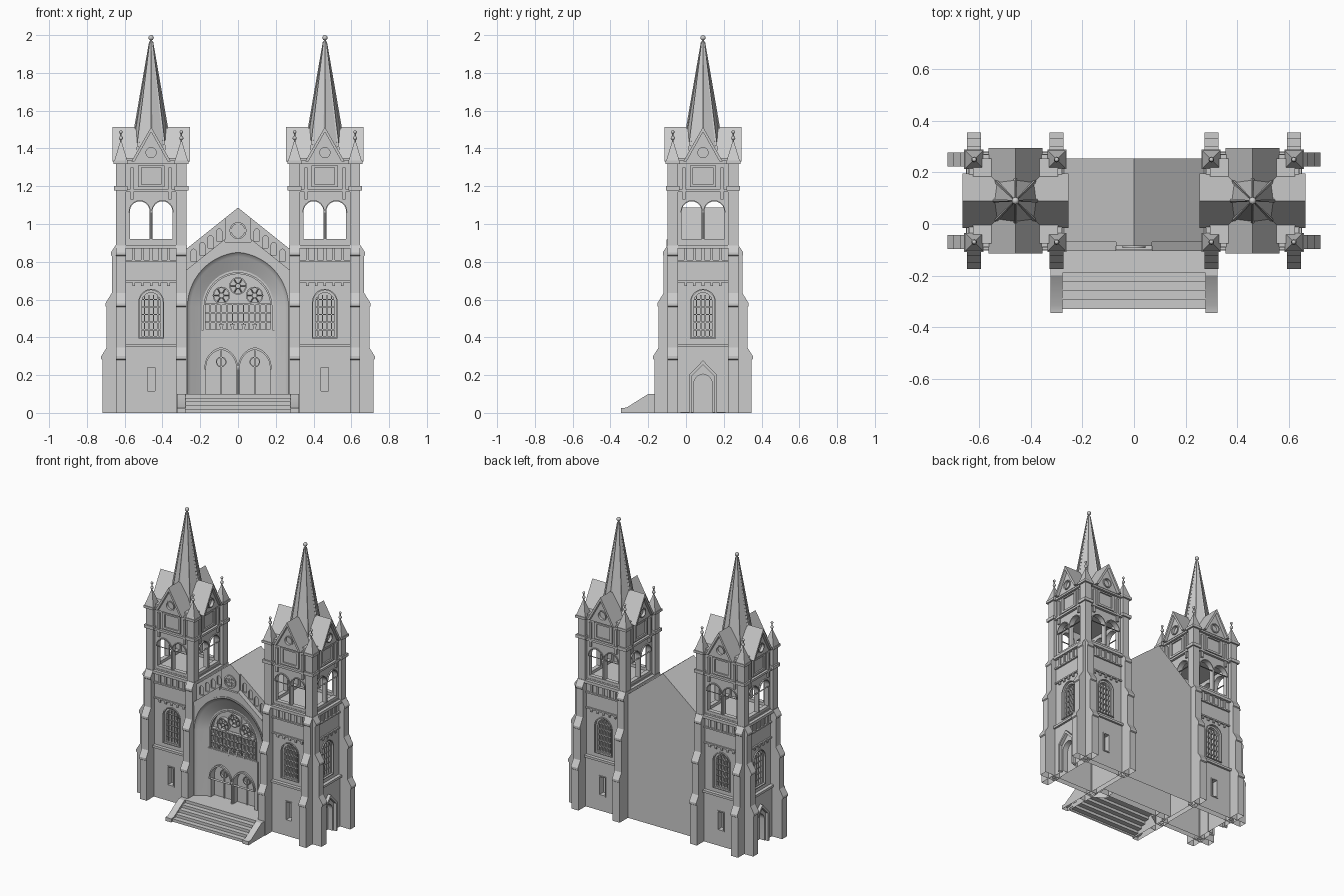
import bpy, bmesh, math
from mathutils import Matrix, Vector

if "Cube" in bpy.data.objects:
    bpy.data.objects.remove(bpy.data.objects["Cube"])

stone = bpy.data.materials.new("grey stone")
stone.diffuse_color = (0.6, 0.6, 0.6, 1)
stone.use_nodes = True
stone.node_tree.nodes["Principled BSDF"].inputs["Base Color"].default_value = stone.diffuse_color
TX, TY = 0.46, 0.09  # tower centre


def to_mesh(bm):
    bmesh.ops.remove_doubles(bm, verts=bm.verts[:], dist=1e-5)
    bmesh.ops.recalc_face_normals(bm, faces=bm.faces[:])
    me = bpy.data.meshes.new("piece")
    bm.to_mesh(me)
    bm.free()
    return me


def slab(outer, y0, y1, holes=()):
    """Outline in x,z with holes, filled and extruded from y0 to y1."""
    cu = bpy.data.curves.new("outline", 'CURVE')
    cu.dimensions, cu.fill_mode = '2D', 'BOTH'
    cu.extrude = abs(y1 - y0) / 2
    for loop in [outer, *holes]:
        s = cu.splines.new('POLY')
        s.points.add(len(loop) - 1)
        for p, (x, z) in zip(s.points, loop):
            p.co = (x, z, 0, 1)
        s.use_cyclic_u = True
    ob = bpy.data.objects.new("outline", cu)
    bpy.context.collection.objects.link(ob)
    ev = ob.evaluated_get(bpy.context.evaluated_depsgraph_get())
    bm = bmesh.new()
    bm.from_mesh(ev.to_mesh())
    ev.to_mesh_clear()
    bpy.data.objects.remove(ob)
    bpy.data.curves.remove(cu)
    bm.transform(Matrix.Translation((0, (y0 + y1) / 2, 0)) @ Matrix.Rotation(math.pi / 2, 4, 'X'))
    return to_mesh(bm)


def side_slab(profile, x0, x1):
    """Profile in y,z extruded along x."""
    me = slab(profile, x0, x1)
    me.transform(Matrix(((0, 1, 0, 0), (1, 0, 0, 0), (0, 0, 1, 0), (0, 0, 0, 1))))
    me.flip_normals()
    return me


def rect(x0, x1, z0, z1):
    return [(x0, z0), (x1, z0), (x1, z1), (x0, z1)]


def box(x0, x1, y0, y1, z0, z1):
    return slab(rect(x0, x1, z0, z1), y0, y1)


def arch(cx, hw, z0, spring, apex, n=8):
    h = apex - spring
    R = (hw * hw + h * h) / (2 * hw)
    end = math.atan2(h, R - hw)
    side = [(hw - R + R * math.cos(end * i / n), spring + R * math.sin(end * i / n)) for i in range(n + 1)]
    side = [(hw, z0)] + side
    side[-1] = (0, apex)
    return [(cx + x, z) for x, z in side] + [(cx - x, z) for x, z in side[-2::-1]]


def circle(x, z, r, n=20):
    return [(x + r * math.cos(math.tau * i / n), z + r * math.sin(math.tau * i / n)) for i in range(n)]


def ring(x, z, r, w, y0, y1):
    return slab(circle(x, z, r), y0, y1, [circle(x, z, r - w)])


def tube(p, q, r1, r2, n=6, turn=0.0):
    p, q = Vector(p), Vector(q)
    bm = bmesh.new()
    m = Matrix.Translation((p + q) / 2) @ (q - p).to_track_quat('Z', 'Y').to_matrix().to_4x4()
    bmesh.ops.create_cone(bm, cap_ends=True, segments=n, radius1=r1, radius2=r2, depth=(q - p).length,
                          matrix=m @ Matrix.Rotation(turn, 4, 'Z'))
    return to_mesh(bm)


def ball(p, r):
    bm = bmesh.new()
    bmesh.ops.create_uvsphere(bm, u_segments=12, v_segments=8, radius=r, matrix=Matrix.Translation(p))
    return to_mesh(bm)


def part(name, pieces, sides=None, shift=0.0):
    """Join pieces; with sides, turn them about the tower and mirror to both towers. Undersides stay open."""
    bm = bmesh.new()
    for me in pieces:
        for a in ([None] if sides is None else sides):
            for flip in ((False,) if a is None else (False, True)):
                c = me.copy()
                c.transform(Matrix.Translation((0, shift, 0)))
                if a is not None:
                    c.transform(Matrix.Translation((TX, TY, 0)) @ Matrix.Rotation(math.radians(a), 4, 'Z'))
                if flip:
                    c.transform(Matrix.Scale(-1, 4, (1, 0, 0)))
                    c.flip_normals()
                bm.from_mesh(c)
                bpy.data.meshes.remove(c)
        bpy.data.meshes.remove(me)
    low = [f for f in bm.faces if all(v.co.z < .003 for v in f.verts)]
    bmesh.ops.delete(bm, geom=low, context='FACES')
    out = bpy.data.meshes.new(name)
    bm.to_mesh(out)
    bm.free()
    out.materials.append(stone)
    bpy.context.collection.objects.link(bpy.data.objects.new(name, out))


ALL, ONE = (0, 90, 180, 270), (0,)

# --- tower shafts: front is side 0, outer side 90, back 180
part("tower_core", [box(-.14, .14, -.14, .14, 0, .9), box(-.165, .165, -.165, .165, 1.145, 1.35)], ONE)
win = arch(0, .062, .4, .585, .65)
part("tower_wall", [slab(rect(-.16, .16, .3, .9), -.168, -.138, [win])], ALL)
part("tower_base_wall", [slab(rect(-.16, .16, 0, .35), -.178, -.138, [rect(-.02, .02, .115, .24)]),
                         slab(rect(-.027, .027, .108, .247), -.183, -.175, [rect(-.02, .02, .115, .24)])], (0, 180))
door = arch(0, .05, .002, .15, .205)
part("tower_door_wall", [slab(rect(-.16, .16, 0, .35), -.178, -.138, [door])], (90,))
part("tower_door_hood", [slab([(-.075, 0), (-.06, 0), (-.06, .195), (0, .255), (.06, .195), (.06, 0), (.075, 0),
                               (.075, .2), (0, .278), (-.075, .2)], -.2, -.17)], (90,))
part("tower_corner_pier", [box(.133, .187, -.187, -.133, 0, 1.33)], ALL)
steps = [(.14, 0), (.257, 0), (.257, .28), (.264, .285), (.264, .3), (.236, .345), (.236, .56), (.242, .565),
         (.242, .58), (.208, .635), (.208, .83), (.213, .835), (.213, .85), (.186, .89), (.14, .89)]
part("tower_buttress", [slab(steps, y - .027, y + .027) for y in (-.16, .16)], (0, 90, 270))
part("tower_string_course", [box(-.14, .14, -.192, -.16, .35, .366), box(-.15, .15, -.178, -.16, .69, .7),
                             box(-.189, .189, -.189, -.16, .87, .89), box(-.15, .15, -.18, -.16, .8, .81)], ALL)
part("tower_corbels", [box(x * .046 - .008, x * .046 + .008, -.177, -.16, .805, .87) for x in range(-2, 3)]
     + [box(x * .046 - .007, x * .046 + .007, -.176, -.16, .672, .692) for x in range(-2, 3)], ALL)

# --- tower windows
bars = [box(x - .003, x + .003, -.158, -.138, .4, .625) for x in (-.035, -.012, .012, .035)]
bars += [box(-.06, .06, -.156, -.138, z - .003, z + .003) for z in (.44, .48, .52, .56, .6)]
part("tower_window", bars + [slab(arch(0, .068, .394, .585, .657), -.176, -.165, [win]),
                             slab(win, -.162, -.138, [arch(0, .05, .408, .585, .637)])], ALL)

# --- open belfry with paired arches
openings = [arch(s * .06, .053, .92, 1.065, 1.12) for s in (-1, 1)]
part("belfry_wall", [slab(rect(-.16, .16, .88, 1.17), -.165, -.135, openings)], ALL)
part("belfry_trim", [slab(arch(s * .06, .0585, 1.06, 1.065, 1.127), -.173, -.163, [arch(s * .06, .053, 1.061, 1.065, 1.12)])
                     for s in (-1, 1)] + [tube((0, -.165, .92), (0, -.165, 1.07), .008, .008, 8),
                                          box(-.135, .135, -.182, -.16, 1.17, 1.185)], ALL)
part("upper_panel", [slab(rect(-.07, .07, 1.195, 1.31), -.175, -.16, [rect(-.052, .052, 1.21, 1.3)]),
                     box(-.135, .135, -.18, -.16, 1.318, 1.335)]
     + [box(s * .1 - .008, s * .1 + .008, -.178, -.16, 1.13, 1.3) for s in (-1, 1)], ALL)
part("pier_caps", [box(.124, .197, -.197, -.124, 1.178, 1.2), box(.124, .199, -.199, -.124, 1.318, 1.335)], ALL)

# --- gables, pinnacles and spires
part("gable_wall", [slab([(-.09, 1.33), (.09, 1.33), (0, 1.49)], -.183, 0, [circle(0, 1.378, .028)]),
                    box(-.04, .04, -.17, 0, 1.34, 1.41),
                    ring(0, 1.378, .034, .007, -.19, -.18)], ALL)
part("gable_roof", [slab([(-.105, 1.33), (-.088, 1.33), (0, 1.487), (.088, 1.33), (.105, 1.33), (0, 1.514)],
                         -.205, 0)], ALL)
part("pinnacle", [tube((.16, -.16, 1.335), (.16, -.16, 1.435), .049, .006, 4, math.pi / 4),
                  tube((.16, -.16, 1.42), (.16, -.16, 1.485), .005, .004),
                  ball((.16, -.16, 1.455), .011), ball((.16, -.16, 1.487), .009)], ALL)
part("spire", [tube((0, 0, 1.33), (0, 0, 1.975), .11, .005, 8), ball((0, 0, 1.986), .014)], ONE)
c = math.sqrt(.5)
part("spire_ribs", [tube((x * .113, y * .113, 1.33), (x * .008, y * .008, 1.965), .008, .003, 4)
                    for x, y in ((0, -1), (c, -c))], ALL)


# --- nave and facade
def roof(x, drop=0):
    return 1.087 - .8 * abs(x) - drop


W = .285
part("nave", [slab([(-W, 0), (W, 0), (W, roof(W)), (0, roof(0)), (-W, roof(W))], .03, .255)])
mouth = arch(0, .277, .0, .56, .86, 14)
notch = mouth[::-1]
part("facade_gable", [slab([(-W, 0)] + notch + [(W, 0), (W, roof(W)), (0, roof(0)), (-W, roof(W))], -.06, .03)])
part("facade_front", [slab([(-W, 0)] + notch + [(W, 0), (W, roof(W, .125)), (.07, roof(.07, .125)),
                                                (-.07, roof(.07, .125)), (-W, roof(W, .125))], -.1, -.06)])
part("facade_centre_block", [slab([(-.07, .88), (.07, .88), (.07, roof(.07)), (0, roof(0)), (-.07, roof(.07))],
                                  -.085, -.05), ring(0, .965, .045, .01, -.093, -.08)]
     + [ring(.022 * math.cos(a), .965 + .022 * math.sin(a), .014, .005, -.09, -.08)
        for a in (0, math.pi / 2, math.pi, -math.pi / 2)])
trim = []
for s in (-1, 1):
    def band(d0, d1):
        return [(s * .07, roof(.07, d0)), (s * W, roof(W, d0)), (s * W, roof(W, d1)), (s * .07, roof(.07, d1))]
    trim.append(slab(band(.112, .138), -.104, -.055))
    niches = [arch(s * x, .015, roof(x, .098), roof(x, .05), roof(x, .032), 5) for x in (.1, .145, .19, .235)]
    trim.append(slab(band(0, .12), -.07, -.055, niches))
part("facade_raking_trim", trim)

# --- splayed portal: arch sections lofted to the inner wall
D = -.05
bm = bmesh.new()
sections = [(.277, .86, -.1), (.277, .86, -.104), (.268, .85, -.104), (.264, .845, -.097), (.25, .828, -.088),
            (.23, .803, -.075), (.21, .778, -.062), (.19, .755, D), (.19, .755, D + .03), (.277, .86, D + .03)]
loops = [[bm.verts.new((x, y, z)) for x, z in arch(0, hw, 0, .56, ap, 14)] for hw, ap, y in sections]
for a, b in zip(loops, loops[1:] + loops[:1]):
    for i in range(len(a) - 1):
        bm.faces.new((a[i], a[i + 1], b[i + 1], b[i]))
for i in (0, -1):
    bm.faces.new([lp[i] for lp in loops])
part("portal_splay", [to_mesh(bm), slab(arch(0, .2, 0, .56, .77, 14), D + .03, .03)])

# --- great window tracery
light = arch(0, .177, .44, .56, .74, 12)
tracery = [slab(arch(0, .195, .36, .56, .76, 12), 0, .03, [light]),
           slab(arch(0, .182, .435, .56, .745, 12), -.008, .004, [arch(0, .172, .445, .56, .735, 12)])]
for x, z in ((0, .672), (-.088, .622), (.088, .622)):
    tracery.append(ring(x, z, .046, .007, .004, .03))
    tracery.append(ring(x, z, .016, .005, .006, .03))
    for k in range(6):
        a = k * math.pi / 3
        d = Vector((math.cos(a), 0, math.sin(a)))
        p = Vector((x, .016, z))
        tracery.append(tube(p + d * .014, p + d * .042, .003, .003, 4))
tracery += [box(i * .0295 - .0035, i * .0295 + .0035, .002, .03, .44, .58) for i in range(-5, 6)]
tracery += [box(-.176, .176, .004, .03, z - .004, z + .004) for z in (.48, .53, .575)]
tracery += [slab([(x - .012, .47), (x, .425), (x + .012, .47)], -.012, .01) for x in (-.088, -.03, .03, .088)]
part("great_window", tracery, shift=D)

# --- twin entrance doors
holes = [arch(s * .089, .08, .1, .24, .335, 8) for s in (-1, 1)]
hoods = [slab(arch(s * .089, .0885, .23, .24, .348, 8), -.022, .0, [arch(s * .089, .08, .231, .24, .335, 8)])
         for s in (-1, 1)]
part("entrance", [slab(rect(-.195, .195, .05, .44), -.01, .03, holes),
                  tube((0, -.015, .1), (0, -.015, .24), .009, .009, 8)] + hoods
     + [box(s * .089 - .003, s * .089 + .003, .022, .03, .1, .33) for s in (-1, 1)]
     + [ring(s * .089, .27, .028, .006, .015, .03) for s in (-1, 1)], shift=D)

# --- entrance steps as a thin stair shell, with sloped side walls
front = [(-.33 + .035 * (i + j), .02 * (i + 1)) for i in range(5) for j in (0, 1)]
front[-1] = (.03, .1)
under = [(y + .008, z - .008) for y, z in front[:-1]]
part("steps", [side_slab([(-.33, 0)] + front + [(.03, .092)] + under[::-1] + [(-.322, 0)], -.28, .28)])
cheek = [(-.345, 0), (-.345, .025), (-.315, .028), (-.2, .1), (-.1, .1), (-.1, 0)]
part("step_side_walls", [side_slab(cheek, s * .3 - .023, s * .3 + .023) for s in (-1, 1)])

# --- smooth curved surfaces, keep crisp edges
for ob in bpy.context.collection.objects:
    ob.select_set(True)
    bpy.context.view_layer.objects.active = ob
bpy.ops.object.shade_smooth_by_angle(angle=math.radians(28))
